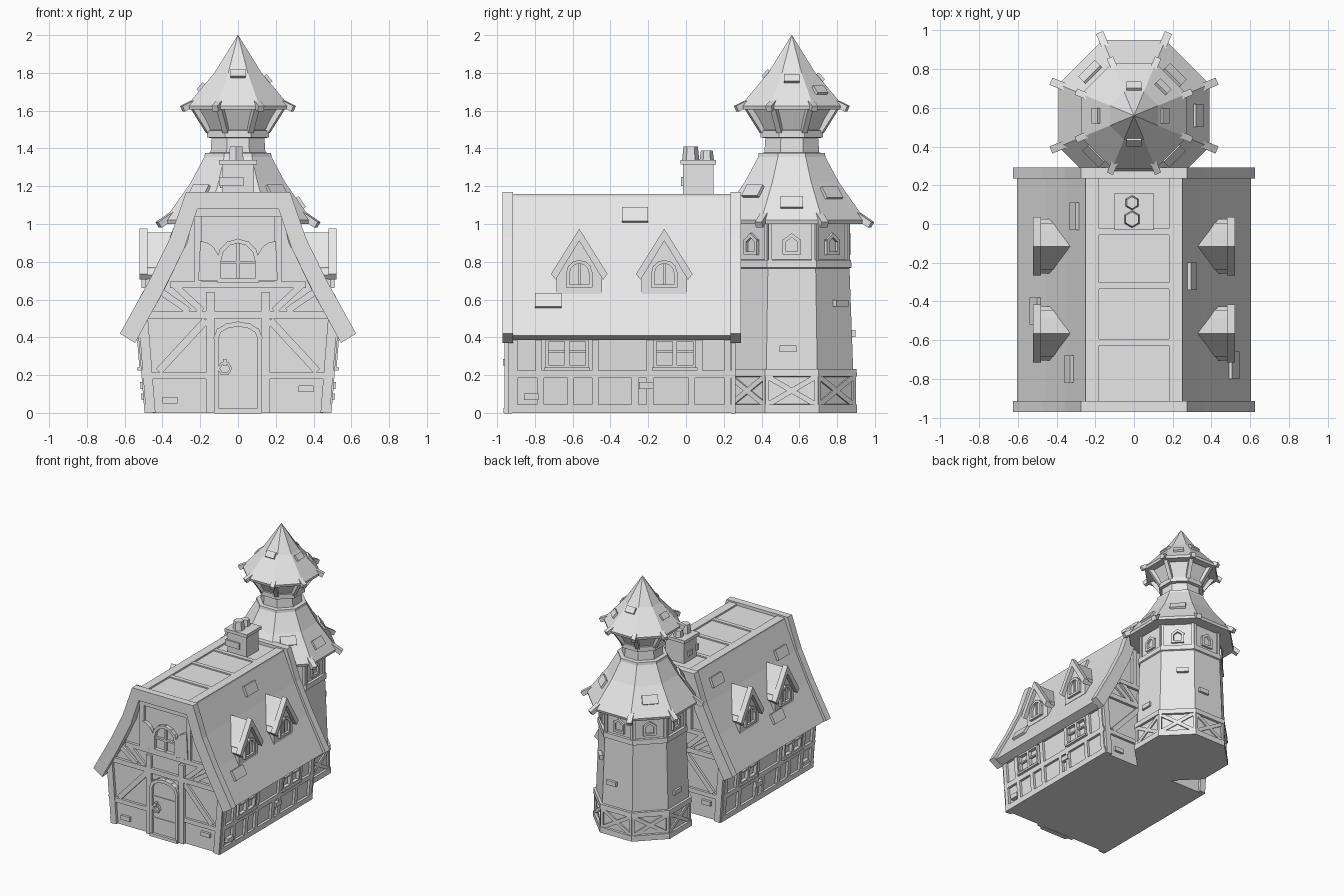
import bpy, bmesh, math
from mathutils import Vector as V

cube = bpy.data.objects.get("Cube")
if cube:
    bpy.data.objects.remove(cube)

mat = bpy.data.materials.new("plain grey")
mat.use_nodes = True
grey = (0.8, 0.8, 0.8, 1)
mat.diffuse_color = grey
mat.node_tree.nodes["Principled BSDF"].inputs["Base Color"].default_value = grey

TOWER_Y = 0.56
X, Y, Z = V((1, 0, 0)), V((0, 1, 0)), V((0, 0, 1))


def finish(name, bm):
    bmesh.ops.recalc_face_normals(bm, faces=bm.faces)
    me = bpy.data.meshes.new(name)
    bm.to_mesh(me)
    bm.free()
    me.materials.append(mat)
    ob = bpy.data.objects.new(name, me)
    bpy.context.collection.objects.link(ob)
    return ob


def loft(name, rings):
    """Skin between equal rings of points and cap both ends."""
    bm = bmesh.new()
    loops = [[bm.verts.new(p) for p in ring] for ring in rings]
    n = len(loops[0])
    for a, b in zip(loops, loops[1:]):
        for i in range(n):
            j = (i + 1) % n
            bm.faces.new((a[i], a[j], b[j], b[i]))
    bm.faces.new(loops[0])
    bm.faces.new(loops[-1])
    return finish(name, bm)


def plate(name, frame, pts, d0, d1):
    """Extrude a 2D outline, drawn on a wall frame, from depth d0 to d1."""
    o, u, v, n = frame
    return loft(name, [[o + u * a + v * b + n * d for a, b in pts] for d in (d0, d1)])


def rect(name, frame, a0, a1, b0, b1, d0, d1):
    return plate(name, frame, [(a0, b0), (a1, b0), (a1, b1), (a0, b1)], d0, d1)


def bar(name, frame, p, q, w, d0, d1):
    p, q = V(p), V(q)
    t = (q - p).normalized()
    s = V((-t.y, t.x)) * w / 2
    return plate(name, frame, [p + s, q + s, q - s, p - s], d0, d1)


def border(name, frame, pts, w, d0, d1):
    """Raised frame around an outline."""
    for p, q in zip(pts, pts[1:] + pts[:1]):
        p, q = V(p), V(q)
        e = (q - p).normalized() * w * 0.4
        bar(name, frame, p - e, q + e, w, d0, d1)


def arch(c, hw, z0, z1, rise, steps=6):
    top = [(c + hw * math.cos(math.pi * i / steps), z1 - rise + rise * math.sin(math.pi * i / steps))
           for i in range(steps + 1)]
    return [(c - hw, z0), (c + hw, z0)] + top


def lathe(name, prof, sides=8, c=(0, TOWER_Y)):
    """Faceted turned body; radii are measured to the flats."""
    k = 1 / math.cos(math.pi / sides)
    return loft(name, [[(c[0] + r * k * math.cos((i + .5) * math.tau / sides),
                         c[1] + r * k * math.sin((i + .5) * math.tau / sides), z)
                        for i in range(sides)] for r, z in prof])


# House walls
house = [(.475, 0), (.515, .5), (.37, .7), (.27, .9), (.22, 1.1)]
front = (V((0, -.92, 0)), X, Z, -Y)
back = (V((0, .24, 0)), -X, Z, Y)
plate("house_walls", front, house + [(-x, z) for x, z in reversed(house)], 0, -1.16)

# Main roof shell, gable boards and ridge framing
outer = [(.25, 1.145), (.345, .92), (.455, .69), (.605, .41)]
inner = [(.54, .385), (.395, .64), (.285, .87), (.22, 1.08)]
shell = outer + inner
half = shell + [(-x, z) for x, z in reversed(shell)]
plate("main_roof", front, half, .01, -1.17)
edge = [(.275, 1.17), (.36, .925), (.47, .70), (.625, .42), (.545, .37), (.40, .635), (.285, .87), (.215, 1.08)]
for f in (front, back):
    plate("gable_board", f, edge + [(-x, z) for x, z in reversed(edge)], -.005, .052)
top = (V((0, 0, 1.14)), X, Y, Z)
for s in (-1, 1):
    rect("ridge_strip", top, s * .18, s * .25, -.92, .24, 0, .018)
for y in (-.61, -.32, -.04):
    rect("ridge_crossbeam", top, -.18, .18, y - .017, y + .017, 0, .015)

# Chimney
rect("chimney", top, -.085, .085, -.015, .145, -.05, .175)
rect("chimney_cap", top, -.1, .1, -.03, .16, .175, .2)
lathe("chimney_pot", [(.04, 1.33), (.033, 1.41)], 6, (-.01, .025))
lathe("chimney_pot", [(.034, 1.33), (.027, 1.39)], 6, (-.01, .11))
rect("chimney_brick", top, -.1, .03, -.027, 0, .06, .11)
rect("chimney_brick", top, -.095, 0, .05, .1, .05, .09)

# Timber framing on both gable ends
for f in (front, back):
    rect("gable_tie_beam", f, -.51, .51, .5, .54, 0, .022)
    rect("gable_top_beam", f, -.23, .23, 1.04, 1.08, 0, .03)
    rect("gable_sill_beam", f, -.36, .36, .66, .695, 0, .022)
    for s in (-1, 1):
        bar("corner_post", f, (s * .462, 0), (s * .502, .5), .05, 0, .022)
        rect("lower_rail", f, s * .13, s * .48, .18, .215, 0, .02)
        rect("door_post", f, s * .125, s * .17, 0, .64, 0, .022)
        rect("window_post", f, s * .19, s * .23, .69, 1.05, 0, .022)
        bar("lower_brace", f, (s * .42, .22), (s * .17, .49), .04, 0, .018)
        bar("upper_brace", f, (s * .34, .68), (s * .19, .54), .035, 0, .018)
        bar("outer_brace", f, (s * .26, .54), (s * .42, .65), .035, 0, .018)
        rect("wall_brick", f, s * .36 - .04, s * .36 + .04, .08 + .03 * s, .115 + .03 * s, 0, .02)

# Front door with ring handle
rect("door_step", front, -.12, .12, 0, .025, 0, .045)
plate("door", front, arch(0, .115, 0, .47, .07), 0, .024)
border("door_frame", front, arch(0, .115, .01, .47, .07), .025, 0, .04)
for z in (.14, .315):
    rect("door_rail", front, -.11, .11, z, z + .015, .02, .03)
ring = [(-.07 + .032 * math.cos(i * math.pi / 3), .235 + .032 * math.sin(i * math.pi / 3)) for i in range(6)]
border("door_ring", front, ring, .012, .024, .042)
rect("door_ring_mount", front, -.08, -.06, .25, .285, .024, .048)

# Arched gable window with open shutters
border("gable_window_frame", front, arch(0, .1, .7, .91, .1), .022, 0, .03)
rect("gable_window_mullion", front, -.008, .008, .7, .9, 0, .02)
rect("gable_window_bar", front, -.1, .1, .79, .805, 0, .02)
for s in (-1, 1):
    leaf = [(s * .2 - s * .1 * math.cos(i * math.pi / 8), .8 + .11 * math.sin(i * math.pi / 8)) for i in range(5)]
    plate("gable_shutter", front, [(s * .1, .7)] + leaf + [(s * .21, .7)], 0, .03)


def roof_x(z):
    for (x0, z0), (x1, z1) in zip(outer, outer[1:]):
        if z1 <= z <= z0:
            return x0 + (x1 - x0) * (z0 - z) / (z0 - z1)


# Long side walls, dormers and loose roof tiles
for s in (-1, 1):
    side = (V((s * .475, 0, 0)), Y, V((s * .08, 0, 1)), X * s)
    for z, h in ((0, .045), (.185, .04), (.4, .04)):
        rect("side_rail", side, -.935, .25, z, z + h, 0, .02)
    for y in (-.91, -.77, -.61, -.48, -.27, -.19, .03, .22):
        rect("side_lower_post", side, y - .018, y + .018, .03, .2, 0, .02)
    for y in (-.91, -.78, -.48, -.19, .07, .22):
        rect("side_upper_post", side, y - .018, y + .018, .2, .42, 0, .02)
    for c in (-.63, -.06):
        for p in (-.055, .055):
            border("side_window_frame", side, [(c + p - .05, .245), (c + p + .05, .245),
                                               (c + p + .05, .385), (c + p - .05, .385)], .015, 0, .028)
            rect("side_window_bar", side, c + p - .05, c + p + .05, .32, .332, 0, .02)
        rect("side_window_sill", side, c - .12, c + .12, .225, .24, 0, .04)
    for y, z in ((-.82, .085), (-.21, .145)):
        rect("side_brick", side, y - .038, y + .038, z - .018, z + .018, 0, .03)

    wall = (V((0, 0, 0)), Y, Z, X * s)
    for c in (-.565, -.115):
        plate("dormer_body", wall, [(c - .12, .63), (c + .12, .63), (c + .12, .77), (c, .94), (c - .12, .77)], .28, .49)
        border("dormer_window_frame", wall, arch(c, .06, .67, .80, .06), .018, .48, .51)
        rect("dormer_mullion", wall, c - .006, c + .006, .67, .8, .48, .5)
        for k in (-1, 1):
            plate("dormer_roof", wall, [(c, .955), (c + k * .14, .73), (c + k * .125, .71), (c, .9)], .33, .49)
            plate("dormer_board", wall, [(c, .975), (c + k * .15, .735), (c + k * .125, .705), (c, .91)], .48, .522)

    tiles = ((-.27, 1.045), (-.73, .59)) if s > 0 else ((.04, 1.03), (-.45, .6), (-.75, .96))
    for y, z in tiles:
        lo, hi = roof_x(z - .05), roof_x(z + .05)
        v = V((s * (hi - lo), 0, .1)).normalized()
        n = V((s * .1, 0, lo - hi)).normalized()
        rect("loose_roof_tile", (V((s * roof_x(z), y, z)), Y, v, n), -.07, .07, -.04, .04, -.02, .02)

# Tower shaft, roofs and neck
lathe("tower_shaft", [(.328, 0), (.325, .23), (.305, .78), (.295, .81), (.295, 1.03)])
lathe("tower_window_rail", [(.305, .765), (.316, .77), (.314, .81), (.29, .812)])
lathe("tower_base_rail", [(.345, 0), (.345, .045), (.32, .047)])
lathe("tower_upper_rail", [(.32, .19), (.345, .192), (.343, .232), (.31, .234)])
lathe("tower_lower_roof", [(.29, 1.0), (.385, 1.0), (.39, 1.02), (.25, 1.22), (.175, 1.36)])
lathe("tower_neck", [(.18, 1.34), (.175, 1.375), (.145, 1.378), (.14, 1.455), (.165, 1.458),
                     (.165, 1.495), (.155, 1.497), (.215, 1.62)])
lathe("tower_upper_roof", [(.2, 1.605), (.268, 1.605), (.272, 1.625), (.125, 1.8), (.001, 2.0)])

# Repeated tower details on the flats and corners
for i in range(8):
    a = i * math.pi / 4
    d = V((math.cos(a), math.sin(a), 0))
    t = V((-d.y, d.x, 0))
    hub = V((0, TOWER_Y, 0))
    face = (hub, t, Z, d)
    for k in (-1, 1):
        bar("tower_cross_brace", face, (k * -.125, .045), (k * .125, .19), .028, .32, .337)
        rect("tower_base_post", face, k * .12, k * .14, .03, .21, .31, .34)
        rect("tower_window_post", face, k * .105, k * .124, .8, 1.01, .28, .308)
    border("tower_window_frame", face, [(-.04, .845), (.04, .845), (.04, .91), (0, .94), (-.04, .91)], .018, .28, .312)
    if i % 4 != 3:
        z = (.34, .58, .42, .3)[i % 4]
        off = (-.02, .04, -.05, .03)[i % 4]
        rect("tower_brick", face, off - .045, off + .045, z - .018, z + .018, .28, .338)

    # Eave beams and flared brackets at the corners
    a += math.pi / 8
    d = V((math.cos(a), math.sin(a), 0))
    rib = (hub, d, Z, V((-d.y, d.x, 0)))
    bar("lower_eave_beam", rib, (.33, 1.075), (.455, .995), .035, -.02, .02)
    bar("upper_eave_beam", rib, (.22, 1.655), (.318, 1.61), .033, -.017, .017)
    bar("flared_bracket", rib, (.165, 1.49), (.25, 1.615), .03, -.015, .015)


def cone_tile(i, lo, hi, f, w, h):
    """Loose tile on flat i of a tower roof band running from lo to hi."""
    a = i * math.pi / 4
    d = V((math.cos(a), math.sin(a), 0))
    t = V((-d.y, d.x, 0))
    p, q = [V((0, TOWER_Y, z)) + d * r for r, z in (lo, hi)]
    v = (q - p).normalized()
    rect("loose_tower_tile", (p.lerp(q, f), t, v, t.cross(v)), -w, w, -h, h, -.015, .016)


for i, f in ((0, .45), (1, .7), (3, .55), (5, .75), (7, .75)):
    cone_tile(i, (.39, 1.02), (.25, 1.22), f, .06, .035)
for i, f in ((0, .8), (1, .45), (2, .85), (4, .55), (6, .95)):
    cone_tile(i, (.272, 1.625), (.125, 1.8), f, .04, .025)
